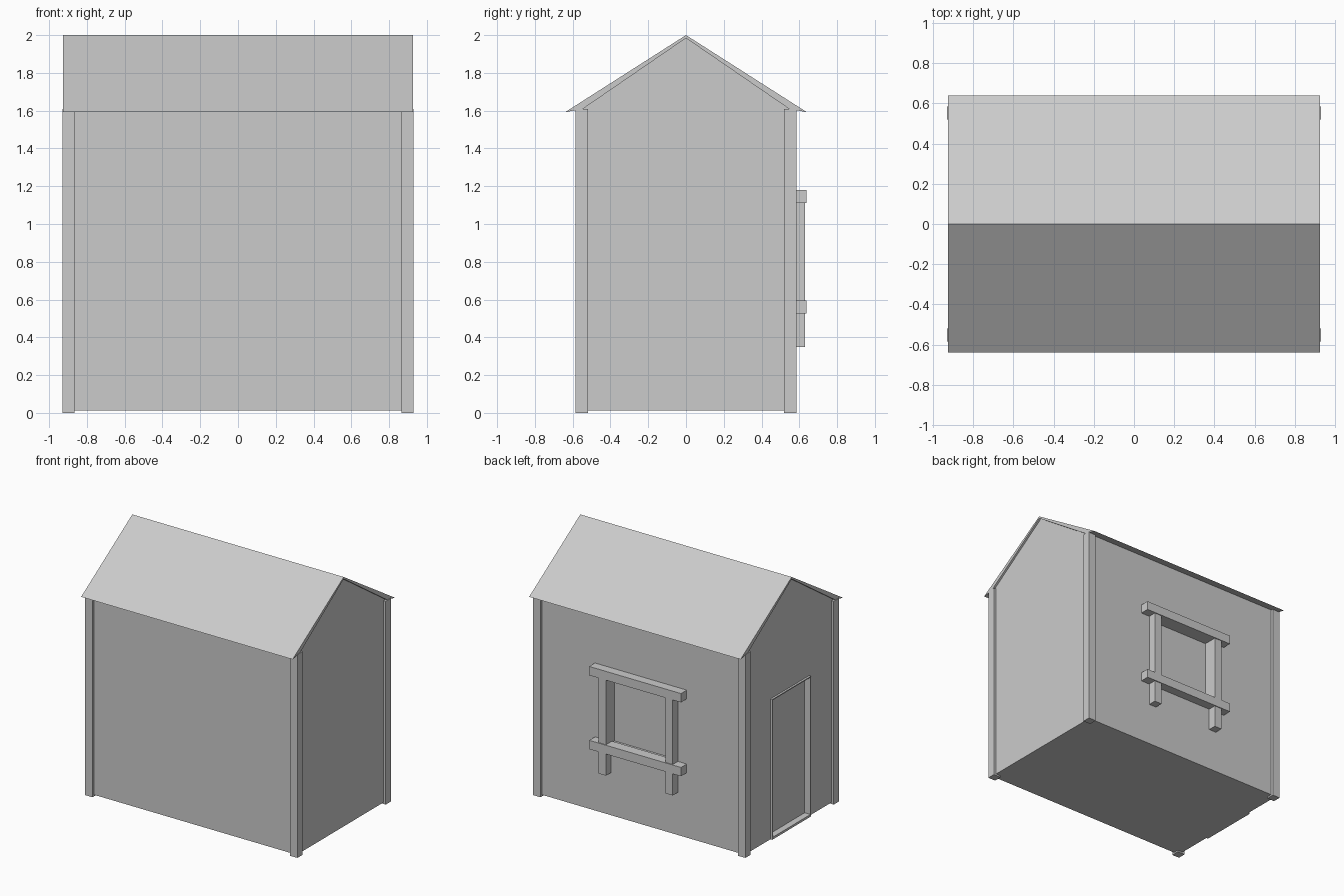
import bpy, bmesh

if "Cube" in bpy.data.objects:
    bpy.data.objects.remove(bpy.data.objects["Cube"])


def finish(name, bm):
    bmesh.ops.recalc_face_normals(bm, faces=bm.faces)
    mesh = bpy.data.meshes.new(name)
    bm.to_mesh(mesh)
    bm.free()
    obj = bpy.data.objects.new(name, mesh)
    bpy.context.collection.objects.link(obj)
    return obj


def box(name, x, y, z):
    """Box from (min, max) ranges on each axis."""
    bm = bmesh.new()
    bmesh.ops.create_cube(bm, size=1)
    for v in bm.verts:
        v.co = [r[0] if c < 0 else r[1] for c, r in zip(v.co, (x, y, z))]
    return finish(name, bm)


def prism(name, profile, half):
    """Extrude a y-z profile along x from -half to half."""
    bm = bmesh.new()
    face = bm.faces.new([bm.verts.new((-half, y, z)) for y, z in profile])
    new = bmesh.ops.extrude_face_region(bm, geom=[face])["geom"]
    bmesh.ops.translate(bm, vec=(2 * half, 0, 0),
                        verts=[g for g in new if isinstance(g, bmesh.types.BMVert)])
    return finish(name, bm)


def mirror(obj, x=False, y=False):
    mod = obj.modifiers.new("mirror", 'MIRROR')
    mod.use_axis = (x, y, False)


def cut(target, cutter):
    mod = target.modifiers.new("cut", 'BOOLEAN')
    mod.operation = 'DIFFERENCE'
    mod.solver = 'EXACT'
    mod.object = cutter
    cutter.hide_render = True
    cutter.hide_set(True)


WX, WY = 0.91, 0.565   # wall faces

# Gabled wall body
walls = prism("walls", [(-WY, 0.012), (WY, 0.012), (WY, 1.612),
                        (0, 1.985), (-WY, 1.612)], WX)

# Window and door recesses
cut(walls, box("window_cutter", (-0.265, 0.265), (WY - 0.05, 0.8), (0.58, 1.115)))
cut(walls, box("door_cutter", (-1.1, -WX + 0.035), (-0.235, 0.235), (0.03, 1.115)))

# Roof, thickening toward the eaves
prism("roof", [(0, 2.0), (0.64, 1.592), (0.545, 1.61), (0, 1.984),
               (-0.545, 1.61), (-0.64, 1.592)], 0.926)

# Corner posts
mirror(box("corner_posts", (0.865, 0.93), (0.52, 0.585), (0, 1.61)), x=True, y=True)

# Window frame on the back wall
mirror(box("window_uprights", (0.26, 0.325), (WY - 0.01, 0.63), (0.35, 1.12)), x=True)
for name, z in (("window_lintel", 1.11), ("window_sill", 0.525)):
    box(name, (-0.402, 0.402), (WY - 0.01, 0.637), (z, z + 0.07))

# Thin door trim on the left wall
trim_x = (-WX - 0.016, -WX + 0.01)
mirror(box("door_jambs", trim_x, (0.235, 0.243), (0.012, 1.123)), y=True)
box("door_head", trim_x, (-0.243, 0.243), (1.115, 1.123))
box("door_threshold", trim_x, (-0.243, 0.243), (0.012, 0.03))
